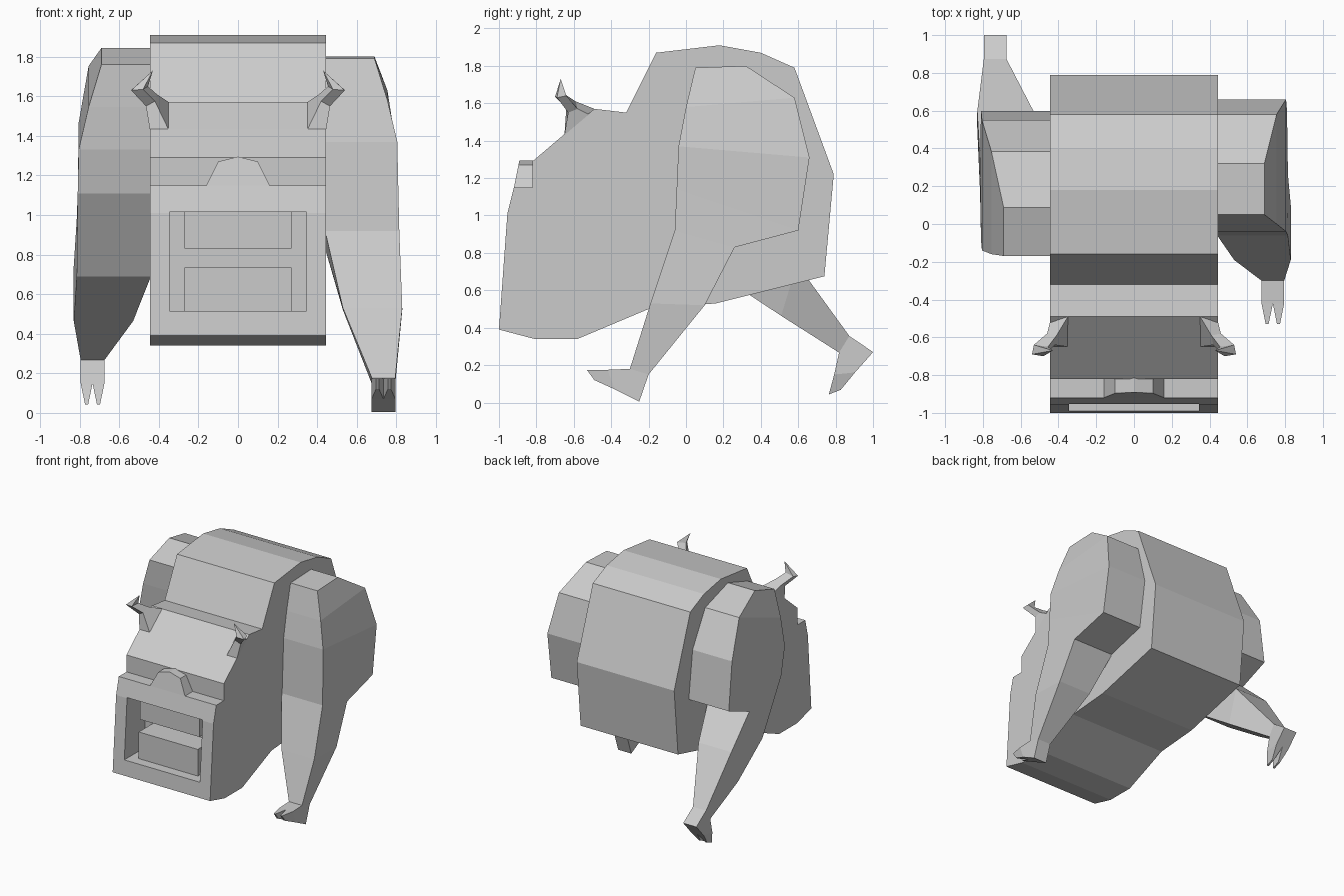
import bpy
import bmesh
from math import radians
from mathutils import Matrix, Vector

cube = bpy.data.objects.get("Cube")
if cube:
    bpy.data.objects.remove(cube)

GREY = (0.6, 0.6, 0.6, 1)
grey = bpy.data.materials.new("stone_grey")
grey.use_nodes = True
grey.diffuse_color = GREY
grey.node_tree.nodes["Principled BSDF"].inputs["Base Color"].default_value = GREY


def loft(name, rings):
    """Skin a chain of rings with equal point counts and cap both ends."""
    bm = bmesh.new()
    loops = [[bm.verts.new(p) for p in ring] for ring in rings]
    for a, b in zip(loops, loops[1:]):
        for i in range(len(a)):
            j = (i + 1) % len(a)
            bm.faces.new((a[i], a[j], b[j], b[i]))
    bm.faces.new(loops[0])
    bm.faces.new(loops[-1])
    bmesh.ops.remove_doubles(bm, verts=bm.verts, dist=0.0005)
    bmesh.ops.recalc_face_normals(bm, faces=bm.faces)
    mesh = bpy.data.meshes.new(name)
    bm.to_mesh(mesh)
    bm.free()
    mesh.materials.append(grey)
    obj = bpy.data.objects.new(name, mesh)
    bpy.context.collection.objects.link(obj)
    return obj


def prism(name, profile, x0, x1):
    return loft(name, [[(x, y, z) for y, z in profile] for x in (x0, x1)])


def box(name, half_x, y0, y1, z0, z1):
    return prism(name, [(y0, z0), (y1, z0), (y1, z1), (y0, z1)], -half_x, half_x)


# Body: one side profile across the full width
body = prism("body", [
    (-1, 0.39), (-0.955, 1.01), (-0.92, 1.15), (-0.82, 1.15), (-0.82, 1.29),
    (-0.65, 1.435), (-0.49, 1.57), (-0.32, 1.55), (-0.16, 1.87), (0.18, 1.91),
    (0.4, 1.87), (0.58, 1.79), (0.79, 1.22), (0.74, 0.675), (0.16, 0.53),
    (-0.2, 0.5), (-0.58, 0.34), (-0.81, 0.34)], -0.445, 0.445)

# Mouth recess
cutter = box("mouth_cutter", 0.345, -1.1, -0.72, 0.515, 1.015)
cutter.hide_render = True
cut = body.modifiers.new("mouth", "BOOLEAN")
cut.operation = "DIFFERENCE"
cut.solver = "EXACT"
cut.object = cutter
bpy.context.view_layer.objects.active = body
bpy.ops.object.modifier_apply(modifier=cut.name)
bpy.data.objects.remove(cutter)

# Teeth and nose
box("upper_teeth", 0.27, -0.89, -0.7, 0.83, 1.03)
box("lower_teeth", 0.27, -0.91, -0.7, 0.5, 0.735)
outline = [(-0.16, 1.15), (-0.1, 1.27), (0, 1.295), (0.1, 1.27), (0.16, 1.15)]
loft("nose", [[(x, -0.92 + (z - 1.15) * 0.2, z) for x, z in outline],
              [(x, -0.8, z) for x, z in outline]])

# Horns: wide root, bent elbow, pointed tip
horn = [
    [(0.35, -0.49, 1.57), (0.35, -0.65, 1.43), (0.445, -0.65, 1.43), (0.445, -0.52, 1.54)],
    [(0.41, -0.59, 1.61), (0.42, -0.64, 1.575), (0.465, -0.63, 1.55), (0.46, -0.58, 1.57)],
    [(0.455, -0.65, 1.65), (0.48, -0.7, 1.635), (0.54, -0.69, 1.63), (0.53, -0.64, 1.64)],
    [(0.43, -0.67, 1.73)] * 4,
]
for side, name in ((1, "left_horn"), (-1, "right_horn")):
    loft(name, [[(side * x, y, z) for x, y, z in ring] for ring in horn])

# Leg sections: front (y, z), back (y, z), inner x, outer x
thigh = [
    ((0.05, 1.79), (0.32, 1.8), 0.42, 0.69),
    ((0.0, 1.58), (0.58, 1.63), 0.42, 0.755),
    ((-0.04, 1.37), (0.66, 1.31), 0.42, 0.805),
    ((-0.05, 1.14), (0.6, 0.92), 0.42, 0.81),
]
shin = [
    ((-0.06, 0.92), (0.26, 0.83), 0.44, 0.815),
    ((-0.19, 0.53), (0.1, 0.52), 0.53, 0.83),
    ((-0.3, 0.18), (-0.2, 0.15), 0.675, 0.795),
]
foot = [(-0.3, 0.18), (-0.42, 0.175), (-0.38, 0.07), (-0.25, 0.005), (-0.2, 0.15)]


def swing(angle, y, z):
    return Matrix.Translation((0, y, z)) @ Matrix.Rotation(radians(angle), 4, "X")


def leg(label, side, thigh_pose, shin_pose):
    def put(pose, x, yz):
        return pose @ Vector((side * x, *yz))

    rings = [[put(pose, xi, f), put(pose, xo, f), put(pose, xo, b), put(pose, xi, b)]
             for part, pose in ((thigh, thigh_pose), (shin, shin_pose))
             for f, b, xi, xo in part]
    loft(label + "_leg", rings)
    loft(label + "_foot", [[put(shin_pose, x, p) for p in foot] for x in (0.675, 0.795)])
    # Two claws, each narrowing towards its tip
    for n, x in enumerate((0.705, 0.765)):
        ends = ((0.03, (-0.42, 0.175), (-0.38, 0.07)),
                (0.008, (-0.53, 0.175), (-0.49, 0.12)))
        loft(f"{label}_claw_{n + 1}", [
            [put(shin_pose, x - w, top), put(shin_pose, x + w, top),
             put(shin_pose, x + w, low), put(shin_pose, x - w, low)]
            for w, top, low in ends])


# Left leg steps forward, right leg kicks back
leg("left", 1, Matrix(), Matrix())
leg("right", -1, swing(16, 0.276, 0.026), swing(75, 1.07, 0.51))
